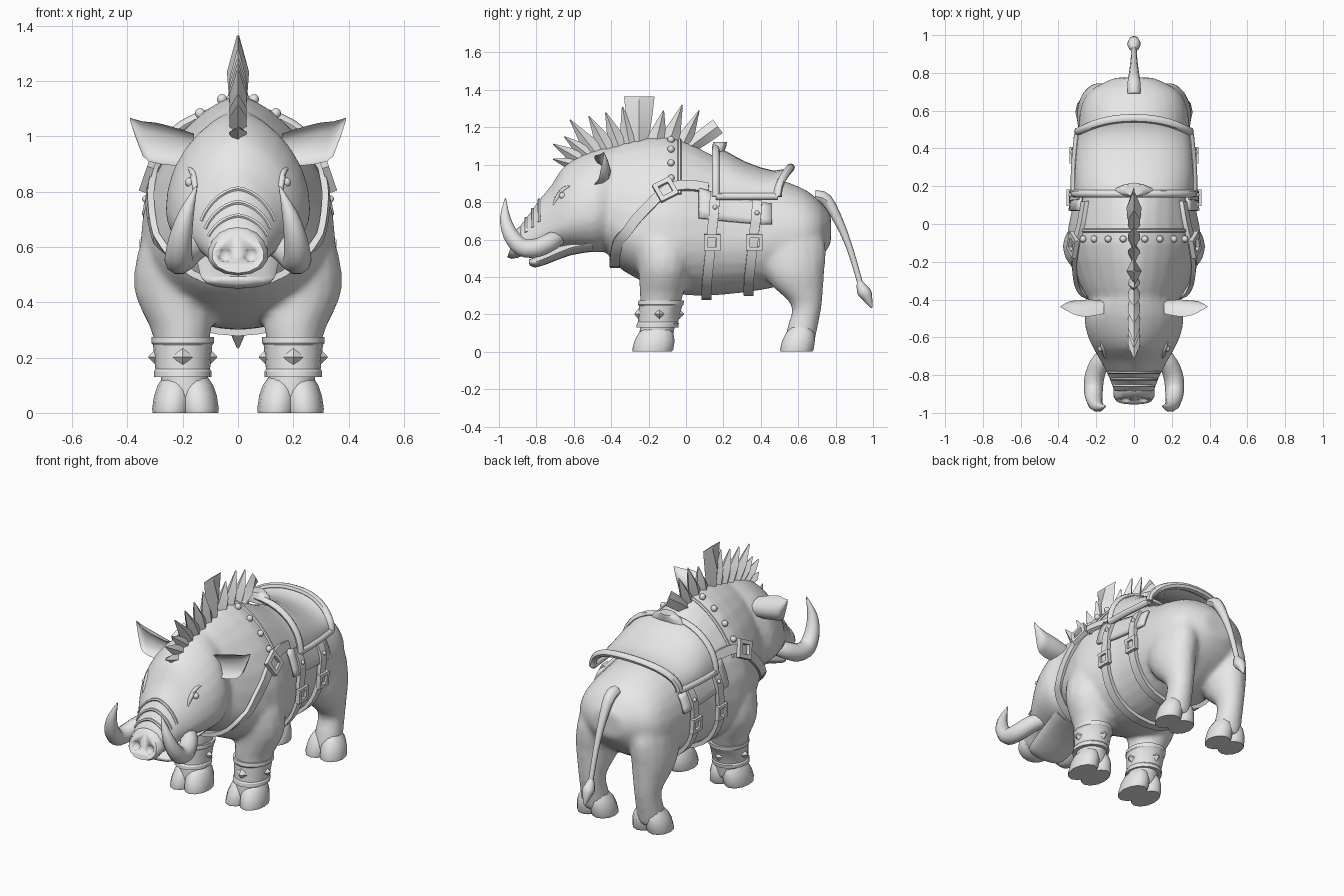
import bpy, bmesh, math
from mathutils import Vector as V, Matrix

if "Cube" in bpy.data.objects:
    bpy.data.objects.remove(bpy.data.objects["Cube"])

grey = bpy.data.materials.new("plain grey")
grey.diffuse_color = (0.8, 0.8, 0.8, 1)
grey.use_nodes = True
grey.node_tree.nodes["Principled BSDF"].inputs["Base Color"].default_value = grey.diffuse_color

def finish(name, bm, mirror=False, angle=45):
    bmesh.ops.recalc_face_normals(bm, faces=bm.faces)
    me = bpy.data.meshes.new(name)
    bm.to_mesh(me)
    bm.free()
    me.materials.append(grey)
    me.shade_smooth()
    me.set_sharp_from_angle(angle=math.radians(angle))
    ob = bpy.data.objects.new(name, me)
    bpy.context.collection.objects.link(ob)
    if mirror:
        ob.modifiers.new("Mirror", 'MIRROR')
    return ob

def skin(bm, rings, closed=False):
    rows = [[bm.verts.new(p) for p in r] for r in rings]
    n = len(rows[0])
    for i in range(len(rows) if closed else len(rows) - 1):
        a, b = rows[i], rows[(i + 1) % len(rows)]
        for j in range(n):
            bm.faces.new((a[j], a[(j + 1) % n], b[(j + 1) % n], b[j]))
    if not closed:
        bm.faces.new(rows[0])
        bm.faces.new(rows[-1][::-1])

def loft(name, rings, mirror=False, closed=False, angle=45):
    bm = bmesh.new()
    skin(bm, rings, closed)
    return finish(name, bm, mirror, angle)

def smooth(rows, k=2):
    # Catmull-Rom resampling of rows of numbers
    out = []
    for i in range(len(rows) - 1):
        p = [rows[max(0, min(len(rows) - 1, i + d))] for d in (-1, 0, 1, 2)]
        for s in range(k):
            t = s / k
            out.append([0.5 * (2*b + (c-a)*t + (2*a-5*b+4*c-d)*t*t + (3*b-a-3*c+d)*t**3)
                        for a, b, c, d in zip(*p)])
    return out + [list(rows[-1])]

def oval(c, u, v, n=16):
    return [V(c) + V(u) * math.cos(2*math.pi*i/n) + V(v) * math.sin(2*math.pi*i/n) for i in range(n)]

def tangents(pts):
    return [(pts[min(i + 1, len(pts) - 1)] - pts[max(i - 1, 0)]).normalized() for i in range(len(pts))]

def tube(name, rows, ref=(1, 0, 0), mirror=False, n=10, k=3):
    rows = smooth(rows, k)
    pts = [V(r[:3]) for r in rows]
    rings = []
    for p, t, r in zip(pts, tangents(pts), rows):
        u = (V(ref) - t * t.dot(V(ref))).normalized()
        rings.append(oval(p, u * r[3], t.cross(u) * r[3], n))
    return loft(name, rings, mirror)

# Trunk and head stations: y, bottom, top, half width, height of widest point
trunk = smooth([(-.46, .58, 1.06, .20, .75), (-.38, .47, 1.10, .255, .68), (-.28, .40, 1.13, .305, .62),
                (-.1, .32, 1.15, .355, .6), (.05, .30, 1.10, .335, .6), (.2, .305, 1.02, .305, .6),
                (.4, .33, .945, .30, .6), (.52, .36, .915, .295, .61), (.64, .43, .865, .275, .63),
                (.72, .5, .80, .215, .65), (.775, .58, .73, .10, .655)])
skull = smooth([(-.38, .55, 1.10, .22, .75), (-.48, .53, 1.08, .262, .74), (-.58, .54, 1.04, .25, .72),
                (-.66, .55, .985, .215, .69), (-.72, .54, .89, .18, .66), (-.78, .53, .82, .148, .63),
                (-.84, .51, .735, .122, .60), (-.89, .51, .67, .105, .59)])

def surf(st, y, a, off=0.0):
    # Point and normal on a station body; angle 0 is the top, pi the bottom
    d = 1 if st[0][0] < st[-1][0] else -1
    i = 0
    while i < len(st) - 2 and st[i + 1][0] * d < y * d:
        i += 1
    f = (y - st[i][0]) / (st[i + 1][0] - st[i][0])
    _, lo, hi, w, zw = [p + (q - p) * f for p, q in zip(st[i], st[i + 1])]
    top = math.cos(a) > 0
    h = hi - zw if top else zw - lo
    s = math.sin(a)
    e = 1.33 - .38 * max(0, min(1, y / .25)) if y > -.4 else 1.2
    n = V((s / w, 0, math.cos(a) / h)).normalized()
    p = V((w * math.copysign(abs(s) ** (e if top else .92), s), y, zw + h * math.cos(a)))
    return p + n * off, n

# Legs: x, y, z, x radius, y radius
legs = [[(.20, -.12, .74, .10, .12), (.228, -.12, .57, .138, .15), (.237, -.12, .43, .137, .135),
         (.207, -.13, .31, .112, .118), (.2, -.145, .2, .09, .098), (.193, -.155, .12, .088, .095),
         (.19, -.165, .04, .09, .09)],
        [(.16, .54, .75, .10, .16), (.18, .56, .56, .115, .19), (.19, .575, .43, .115, .165),
         (.19, .60, .345, .10, .135), (.19, .635, .28, .083, .095), (.19, .645, .22, .075, .077),
         (.19, .625, .14, .078, .082), (.19, .605, .04, .085, .08)]]

# Body, head and legs fused into one skin
bm = bmesh.new()
for st in (trunk, skull):
    skin(bm, [[surf(st, r[0], 2*math.pi*i/28)[0] for i in range(28)] for r in st])
for rows in legs:
    for s in (-1, 1):
        skin(bm, [oval((s * x, y, z), (rx, 0, 0), (0, ry, 0)) for x, y, z, rx, ry in smooth(rows)])
body = finish("body", bm)
m = body.modifiers.new("Fuse", 'REMESH')
m.mode, m.voxel_size, m.use_smooth_shade = 'VOXEL', .015, True
m = body.modifiers.new("Relax", 'SMOOTH')
m.factor, m.iterations = .5, 8

# Lower jaw
loft("lower_jaw", [oval((0, y, z), (w, 0, 0), (0, 0, h)) for y, z, w, h in
                   smooth([(-.50, .58, .17, .045), (-.62, .555, .15, .04), (-.74, .505, .138, .035),
                           (-.81, .478, .12, .028), (-.84, .482, .06, .012)])], angle=60)

# Snout disc, wider at the bottom, with nostrils
rings = [oval((0, y, z), (.108*s, 0, 0), (0, .03*s, .09*s)) for y, z, s in
         [(-.82, .605, .9), (-.87, .592, 1), (-.905, .587, 1), (-.93, .582, .85)]]
for r in rings:
    for p in r:
        p.x *= 1 - 2 * (p.z - .59)
snout = loft("snout", rings)
bm = bmesh.new()
for s in (-1, 1):
    bmesh.ops.create_uvsphere(bm, u_segments=10, v_segments=6, radius=.03,
                              matrix=Matrix.Translation((s * .046, -.942, .575)))
cutter = finish("nostril_cutter", bm)
cutter.hide_render = True
cutter.hide_viewport = True
m = snout.modifiers.new("Nostrils", 'BOOLEAN')
m.operation, m.object, m.solver = 'DIFFERENCE', cutter, 'EXACT'

# Snout wrinkles
for y in (-.785, -.82, -.855):
    tube("snout_wrinkle", [(*surf(skull, y, a / 5, -.002)[0], .009) for a in range(-6, 7)], (0, 1, 0), n=6, k=1)

# Tusks
tube("tusk", [(.11, -.67, .62, .04), (.17, -.72, .59, .05), (.207, -.80, .555, .052), (.215, -.88, .56, .05),
              (.208, -.94, .63, .042), (.187, -.967, .72, .028), (.15, -.965, .82, .003)], mirror=True)

# Eyes and brows
bm = bmesh.new()
bmesh.ops.create_uvsphere(bm, u_segments=10, v_segments=6, radius=.018,
                          matrix=Matrix.Translation(surf(skull, -.66, 1.05, -.008)[0]))
finish("eye", bm, True)
tube("brow", [(*surf(skull, y, a, -.004)[0], r) for y, a, r in
              ((-.62, .95, .004), (-.655, .93, .012), (-.69, .98, .012), (-.71, 1.05, .004))], (0, 0, 1), True, 8)

# Ears: cupped crescents
ear = []
for x, y, z, h, t in smooth([(.16, -.475, .95, .06, .07), (.24, -.49, .965, .07, .09), (.30, -.485, .977, .073, .08),
                             (.345, -.465, .992, .062, .055), (.39, -.44, 1.062, .005, .004)]):
    ear.append([V((x, y + t * s * (1 if i < 6 else -.5), z + h * math.cos(2*math.pi*i/12)))
                for i in range(12) for s in (math.sin(2*math.pi*i/12),)])
loft("ear", ear, True)

# Mane: diamond-section spikes, each base y, z, tip y, z, half width at base and tip
mane = [(-.60, 1.0, -.71, 1.03, .04, 0), (-.57, 1.03, -.71, 1.11, .05, 0), (-.52, 1.05, -.65, 1.15, .055, 0),
        (-.48, 1.06, -.62, 1.24, .06, 0), (-.42, 1.08, -.52, 1.26, .06, 0), (-.36, 1.1, -.43, 1.28, .06, 0),
        (-.30, 1.1, -.34, 1.31, .06, 0), (-.25, 1.1, -.25, 1.365, .045, .082), (-.16, 1.12, -.12, 1.29, .06, 0),
        (-.09, 1.12, -.02, 1.32, .06, 0), (-.02, 1.1, .07, 1.29, .055, 0), (.0, 1.08, .17, 1.205, .035, .045)]
bm = bmesh.new()
for by, bz, ty, tz, wb, wt in mane:
    b, t = V((0, by, bz)), V((0, ty, tz))
    d = (t - b).normalized()
    side = V((0, d.z, -d.y))
    mid = b.lerp(t, .5)
    skin(bm, [oval(p, side * w, (x, 0, 0), 4) for p, w, x in
              ((b, wb, .03), (mid, (wb + wt) * .52, .04 if wt else .032), (t, max(wt, .003), .004))])
finish("mane", bm, angle=25)

# Cloven hooves
for name, y0, ry in (("front_hoof", -.18, .11), ("hind_hoof", .59, .09)):
    bm = bmesh.new()
    for dx in (-.05, .05):
        skin(bm, [oval((.19 + dx * (1 - 2 * z), y0 + z * .2, z), (.072 * s, 0, 0), (0, ry * s, 0), 12)
                  for z, s in ((0, .95), (.015, 1), (.06, .97), (.1, .84), (.13, .6))])
    finish(name, bm, True, 50)

# Ankle bracers with pointed studs
loft("bracer", [oval((.2, -.143 + (z - .2) * .15, z), (r, 0, 0), (0, r * 1.08, 0)) for z, r in
                ((.13, .09), (.13, .104), (.15, .104), (.158, .099), (.245, .107), (.253, .113), (.275, .113), (.275, .1))],
     True, angle=30)
bm = bmesh.new()
for i in range(4):
    a = math.pi * i / 2
    n, u = V((math.cos(a), math.sin(a), 0)), V((-math.sin(a), math.cos(a), 0))
    s = .036 if i == 3 else .028
    c = V((.2, -.143, .202)) + V((n.x * .098, n.y * .106, 0))
    skin(bm, [oval(c, u * s, (0, 0, s), 4), oval(c + n * .026, u * .002, (0, 0, .002), 4)])
finish("bracer_studs", bm, True, 20)

# Harness helpers; strap path rows are y, angle, height off the skin
def strap(name, path, w, t=.012, k=3):
    path = path + [(q, 2*math.pi - a, o) for q, a, o in path[-2::-1]]
    data = [surf(trunk, y, a, o) for y, a, o in smooth(path, k)]
    pts = [d[0] for d in data]
    rings = []
    for (p, n), d in zip(data, tangents(pts)):
        b = d.cross(n).normalized() * w
        rings.append([p - b - n * t, p - b + n * t, p + b + n * t, p + b - n * t])
    loft(name, rings, angle=30)

def buckle(name, y, a, s, turn):
    p, n = surf(trunk, y, a, .026)
    u = V((0, 1, 0))
    v = n.cross(u)
    rings = []
    for i in range(4):
        e = math.pi / 2 * i + math.pi / 4 + turn
        d = u * math.cos(e) + v * math.sin(e)
        rings.append([p + d * s + n * .013, p + d * s * .55 + n * .013, p + d * s * .55 - n * .013, p + d * s - n * .013])
    loft(name, rings, True, True, 30)

# Girth straps, chest strap and studded collar strap
for y in (.14, .365):
    strap("girth_strap", [(y + .015, 1.0, .03), (y + .01, 1.25, .034), (y, 1.45, .018), (y - .015, 1.9, .01),
                          (y - .03, 2.5, .01), (y - .03, math.pi, .01)], .026)
    buckle("girth_buckle", y, 1.62, .062, 0)
strap("chest_strap", [(y, a, .01) for y, a in ((.12, .95), (0, .99), (-.1, 1.07), (-.2, 1.25), (-.3, 1.5),
                                               (-.36, 1.9), (-.38, 2.5), (-.38, math.pi))], .027)
buckle("chest_buckle", -.11, 1.08, .075, .5)
tube("collar_edge", [(*surf(trunk, -.035, a / 10, .0)[0], .01) for a in range(-11, 12)], (0, 1, 0), n=6, k=1)
bm = bmesh.new()
for a in (.25, .5, .73, .93):
    bmesh.ops.create_uvsphere(bm, u_segments=8, v_segments=6, radius=.019,
                              matrix=Matrix.Translation(surf(trunk, -.08, a, .006)[0]))
for y in (.155, .38):
    bmesh.ops.create_uvsphere(bm, u_segments=8, v_segments=6, radius=.013,
                              matrix=Matrix.Translation(surf(trunk, y, 1.2, .046)[0]))
finish("strap_studs", bm, True)

# Saddle seat, flaps and padded rolls
def patch(name, fn, nu, nv, thick, mirror=False):
    bm = bmesh.new()
    g = [[bm.verts.new(fn(i / nu, j / nv)) for j in range(nv + 1)] for i in range(nu + 1)]
    for i in range(nu):
        for j in range(nv):
            bm.faces.new((g[i][j], g[i+1][j], g[i+1][j+1], g[i][j+1]))
    ob = finish(name, bm, mirror)
    if thick:
        m = ob.modifiers.new("Thickness", 'SOLIDIFY')
        m.thickness, m.offset = thick, 0

seat = smooth([(.16, 1.09), (.22, 1.07), (.32, 1.015), (.47, .968), (.56, .99)])
def seat_point(y, top, a):
    x = (.316 - .02 * max(0, y - .3) / .26) * math.copysign(abs(math.sin(a)) ** .9, a)
    return V((x, y - .07 * math.sin(a) ** 2 * (max(0, y - .16) / .4) ** 2, .83 + (top - .83) * math.cos(a)))
patch("saddle_seat", lambda u, v: seat_point(*seat[round(u * 8)], (v * 2 - 1) * 1.57), 8, 16, 0)
patch("saddle_flap", lambda u, v: surf(trunk, .07 + .39 * u, 1.0 + .34 * v, .02)[0], 8, 4, .018, True)
for name, y, top, r in (("front_roll", .16, 1.09, .02), ("rear_roll", .56, .985, .022)):
    tube(name, [(*seat_point(y, top, a * .157), r) for a in range(-10, 11)], (0, 1, 0), n=8, k=1)
tube("side_roll", [(*seat_point(y, 1, 1.57), .019) for y in (.16, .26, .36, .46, .56)], (0, 0, 1), True, 8, 1)
# Pommel
loft("pommel", [oval((0, y, z), (w, 0, 0), (0, d, 0), 12) for y, z, w, d in
                ((.17, 1.06, .12, .03), (.178, 1.1, .09, .038), (.183, 1.122, .05, .036))])

# Tail with tuft
tube("tail", [(0, .69, .83, .034), (0, .75, .81, .034), (0, .82, .69, .024), (0, .88, .54, .017), (0, .93, .37, .015)], n=8)
tube("tail_tuft", [(0, .925, .38, .012), (0, .945, .33, .034), (0, .965, .30, .032), (0, .993, .235, .004)], n=8, k=2)
